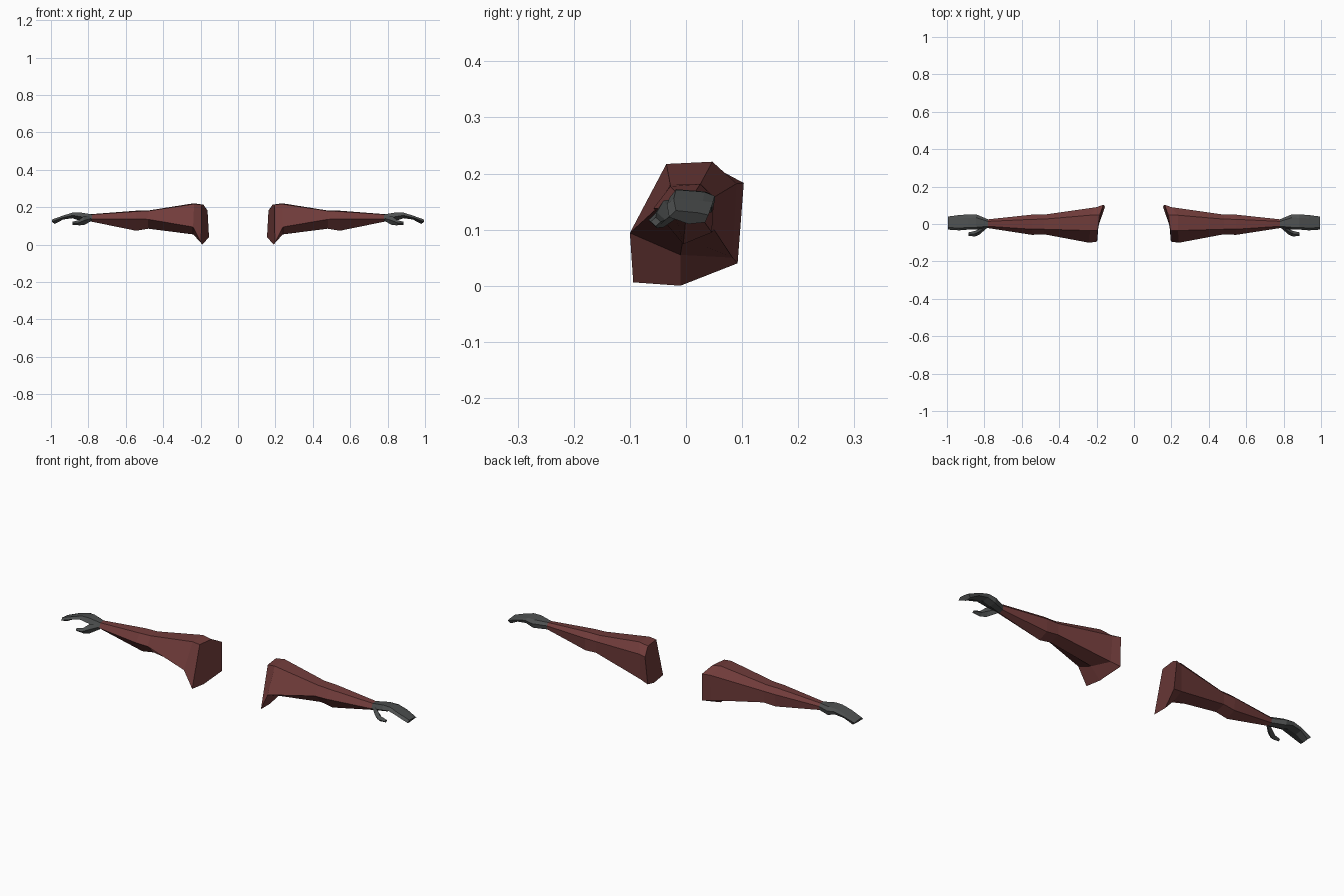
import bpy, bmesh


def material(name, rgb):
    m = bpy.data.materials.new(name)
    m.diffuse_color = (*rgb, 1)
    return m


red = material("dark red cloth", (0.165, 0.045, 0.043))
grey = material("dark grey glove", (0.075, 0.08, 0.08))


def loft(name, rings, mat):
    """Skin closed rings of (x, y, z) points, cap both ends, mirror across x."""
    bm = bmesh.new()
    loops = [[bm.verts.new(p) for p in ring] for ring in rings]
    n = len(loops[0])
    for a, b in zip(loops, loops[1:]):
        for i in range(n):
            j = (i + 1) % n
            bm.faces.new((a[i], a[j], b[j], b[i]))
    bm.faces.new(loops[0][::-1])
    bm.faces.new(loops[-1])
    bmesh.ops.recalc_face_normals(bm, faces=bm.faces)
    mesh = bpy.data.meshes.new(name)
    bm.to_mesh(mesh)
    bm.free()
    mesh.materials.append(mat)
    ob = bpy.data.objects.new(name, mesh)
    bpy.context.collection.objects.link(ob)
    mod = ob.modifiers.new("both sides", "MIRROR")
    mod.use_mirror_merge = False
    return ob


def ring(x, *yz):
    return [(x, y, z) for y, z in yz]


# wrist section shared by sleeve and glove:
# front top, back top, back upper, back lower, bottom, front
wrist = ring(0.78, (-0.012, 0.161), (0.014, 0.163), (0.025, 0.150),
             (0.021, 0.130), (0.0, 0.122), (-0.022, 0.137))

# sleeve: flared shoulder, elbow bulge, narrow wrist
shoulder = [(0.195, -0.035, 0.213), (0.185, 0.047, 0.213), (0.163, 0.103, 0.183),
            (0.155, 0.092, 0.040), (0.190, -0.010, 0.0), (0.197, -0.094, 0.006)]
flare = [(0.235, -0.035, 0.217), (0.235, 0.047, 0.221), (0.200, 0.090, 0.182),
         (0.205, 0.083, 0.050), (0.240, -0.010, 0.055), (0.240, -0.100, 0.094)]
elbow_in = ring(0.48, (-0.028, 0.180), (0.026, 0.182), (0.050, 0.158),
                (0.050, 0.100), (-0.005, 0.085), (-0.055, 0.135))
elbow_out = ring(0.545, (-0.028, 0.177), (0.025, 0.181), (0.050, 0.158),
                 (0.046, 0.095), (-0.005, 0.074), (-0.058, 0.138))
loft("sleeve", [shoulder, flare, elbow_in, elbow_out, wrist], red)

# glove: flat mitten with fingers curling down
palm = [wrist]
for x, front, back, top, bottom in [
    (0.845, -0.030, 0.052, 0.172, 0.128),
    (0.885, -0.030, 0.051, 0.171, 0.141),
    (0.935, -0.034, 0.048, 0.155, 0.134),
    (0.980, -0.030, 0.040, 0.134, 0.110),
]:
    mid = (top + bottom) / 2
    palm.append(ring(x, (front + 0.012, top), (back - 0.018, top - 0.004),
                     (back, mid + 0.004), (back - 0.006, bottom + 0.003),
                     ((front + back) / 2, bottom), (front, mid)))
palm[-1] = [(x + (0.014 if z > 0.118 else 0), y, z) for x, y, z in palm[-1]]
loft("glove", palm, grey)

# thumb: four-sided, reaching forward and below the palm
thumb = [[(x, y - w, z), (x, y, z + h), (x, y + w, z), (x, y, z - h)]
         for x, y, z, w, h in [(0.785, -0.010, 0.140, 0.010, 0.015),
                               (0.825, -0.040, 0.128, 0.016, 0.024),
                               (0.850, -0.052, 0.117, 0.015, 0.014),
                               (0.886, -0.054, 0.114, 0.009, 0.008)]]
loft("thumb", thumb, grey)
